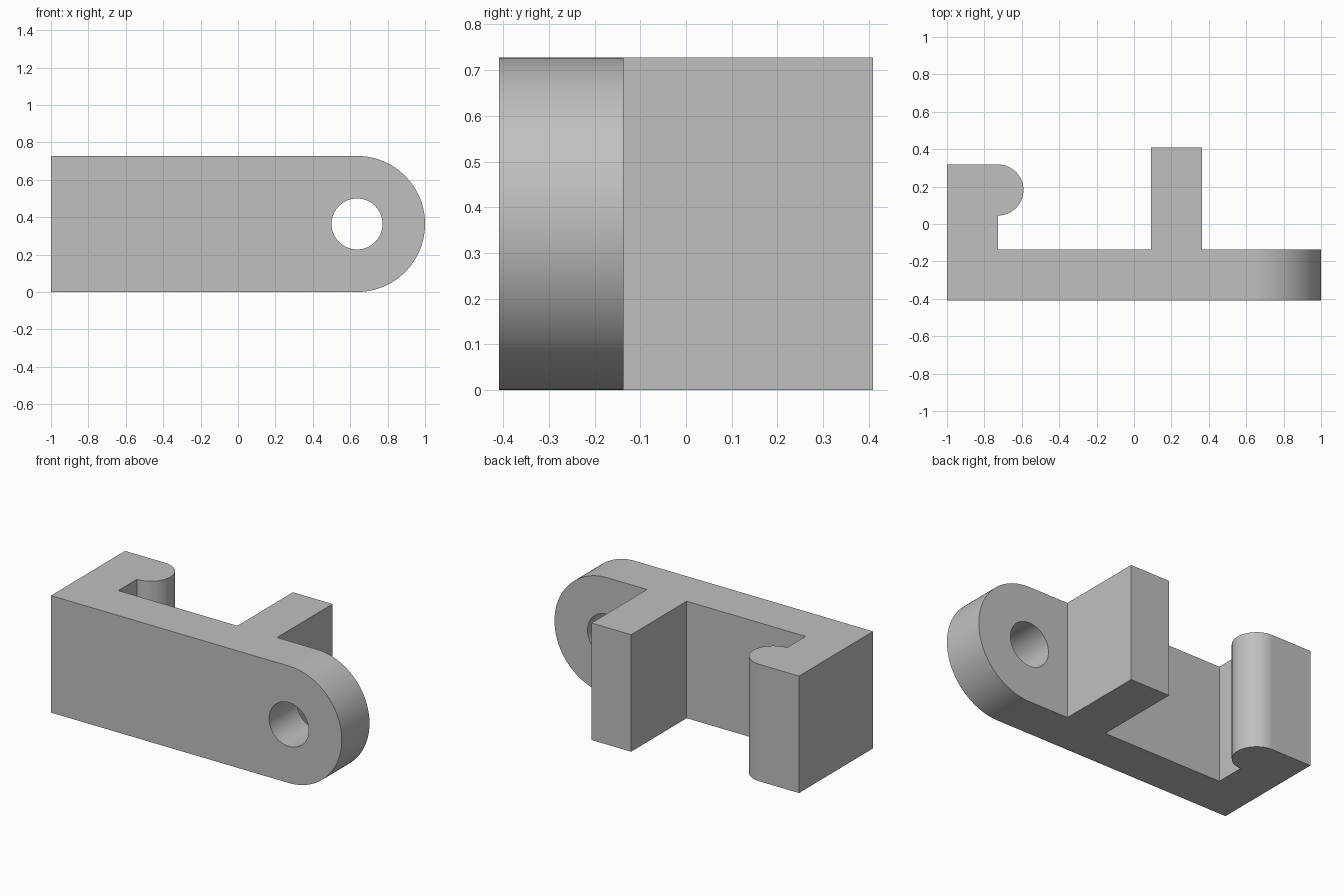
import bpy, bmesh
from math import sin, cos, pi, radians
from mathutils import Vector

cube = bpy.data.objects.get("Cube")
if cube:
    bpy.data.objects.remove(cube, do_unlink=True)

U = 1 / 11                       # design unit
HEIGHT = 8 * U
FRONT, BACK = -4.5 * U, 4.5 * U
PLATE_BACK = FRONT + 3 * U
EYE_X, EYE_Z = 7 * U, 4 * U      # centre of the rounded end and its hole

grey = bpy.data.materials.new("plain grey")
grey.use_nodes = True
grey.diffuse_color = (0.53, 0.53, 0.53, 1)
grey.node_tree.nodes["Principled BSDF"].inputs["Base Color"].default_value = grey.diffuse_color


def arc(cx, cy, r, start, end, steps):
    angles = [start + (end - start) * i / steps for i in range(steps + 1)]
    return [(cx + r * cos(a), cy + r * sin(a)) for a in angles]


def prism(name, points, direction):
    """Extrude a closed outline of 3D points into a solid."""
    bm = bmesh.new()
    face = bm.faces.new([bm.verts.new(p) for p in points])
    grown = bmesh.ops.extrude_face_region(bm, geom=[face], use_keep_orig=True)
    moved = [v for v in grown["geom"] if isinstance(v, bmesh.types.BMVert)]
    bmesh.ops.translate(bm, verts=moved, vec=Vector(direction))
    bmesh.ops.recalc_face_normals(bm, faces=bm.faces)
    mesh = bpy.data.meshes.new(name)
    bm.to_mesh(mesh)
    bm.free()
    mesh.materials.append(grey)
    obj = bpy.data.objects.new(name, mesh)
    bpy.context.collection.objects.link(obj)
    return obj


def carve(target, cutter, operation):
    cutter.hide_render = True
    mod = target.modifiers.new(operation.title(), "BOOLEAN")
    mod.operation, mod.solver, mod.object = operation, "EXACT", cutter
    bpy.context.view_layer.objects.active = target
    bpy.ops.object.modifier_apply(modifier=mod.name)
    bpy.data.objects.remove(cutter, do_unlink=True)


# Plan outline: plate, square rib and hook with a round lip
hook_x = -8 * U
plan = [(-1, FRONT), (1.1, FRONT), (1.1, PLATE_BACK),
        (4 * U, PLATE_BACK), (4 * U, BACK), (U, BACK), (U, PLATE_BACK),
        (hook_x, PLATE_BACK)]
plan += arc(hook_x, 2 * U, 1.5 * U, -pi / 2, pi / 2, 32)
plan += [(-1, 3.5 * U)]
bracket = prism("hooked_bracket", [(x, y, 0) for x, y in plan], (0, 0, HEIGHT))

# Rounded end of the plate
side = [(-1.1, HEIGHT + 0.1), (-1.1, -0.1), (0.5, -0.1), (0.5, 0)]
side += arc(EYE_X, EYE_Z, 4 * U, -pi / 2, pi / 2, 64)
side += [(0.5, HEIGHT), (0.5, HEIGHT + 0.1)]
carve(bracket, prism("end_cutter", [(x, -0.6, z) for x, z in side], (0, 1.2, 0)), "INTERSECT")

# Pin hole through the rounded end
hole = arc(EYE_X, EYE_Z, 1.5 * U, 0, 2 * pi, 64)[:-1]
carve(bracket, prism("hole_cutter", [(x, -0.6, z) for x, z in hole], (0, 1.2, 0)), "DIFFERENCE")

# Smooth round surfaces, crisp edges elsewhere
bpy.ops.object.select_all(action="DESELECT")
bracket.select_set(True)
bpy.context.view_layer.objects.active = bracket
bpy.ops.object.shade_smooth_by_angle(angle=radians(30))
weighted = bracket.modifiers.new("Weighted Normals", "WEIGHTED_NORMAL")
weighted.keep_sharp = True
